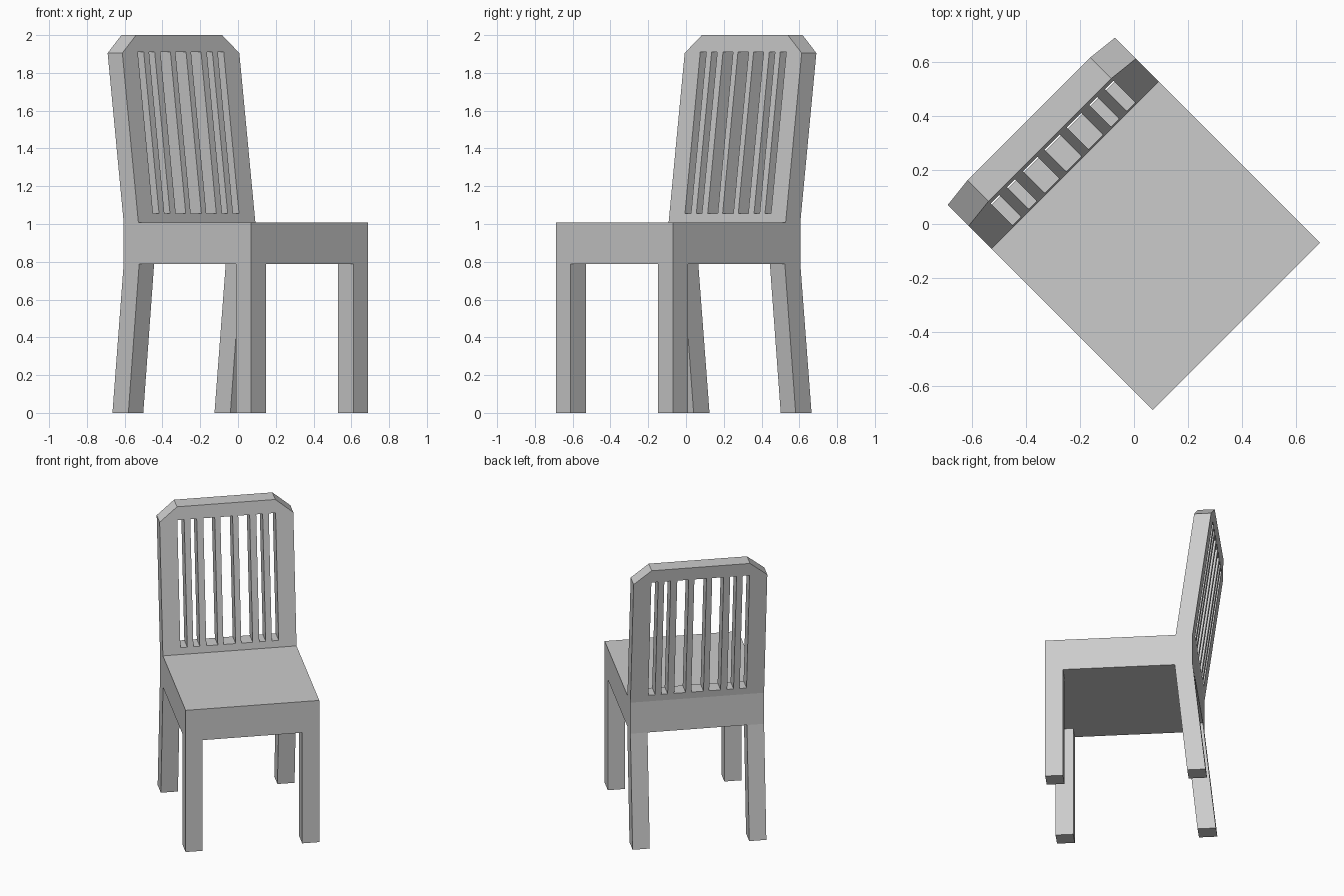
import bpy, bmesh
from math import radians

if "Cube" in bpy.data.objects:
    bpy.data.objects.remove(bpy.data.objects["Cube"])

HALF_W = 0.438               # half width of the chair
FRONT, REAR = -0.537, 0.418  # seat depth limits, before turning
SEAT_LO, SEAT_HI, TOP = 0.788, 1.009, 2.0
LEG = 0.112


def loft(bm, a, b):
    """Closed solid between two matching point loops."""
    va, vb = [bm.verts.new(p) for p in a], [bm.verts.new(p) for p in b]
    n = len(a)
    faces = [bm.faces.new(va), bm.faces.new(vb)]
    for i in range(n):
        j = (i + 1) % n
        faces.append(bm.faces.new((va[i], va[j], vb[j], vb[i])))
    bmesh.ops.recalc_face_normals(bm, faces=faces)


def rect(x0, x1, y0, y1, z):
    return [(x0, y0, z), (x1, y0, z), (x1, y1, z), (x0, y1, z)]


def make(name, *loops):
    bm = bmesh.new()
    for a, b in loops:
        loft(bm, a, b)
    me = bpy.data.meshes.new(name)
    bm.to_mesh(me)
    bm.free()
    ob = bpy.data.objects.new(name, me)
    bpy.context.collection.objects.link(ob)
    ob.rotation_euler.z = radians(45)   # the whole chair stands turned
    return ob


# Seat block
make("seat", (rect(-HALF_W, HALF_W, FRONT, REAR, SEAT_LO),
              rect(-HALF_W, HALF_W, FRONT, REAR, SEAT_HI)))

# Straight front legs and splayed rear legs
for side, s in (("left", -1), ("right", 1)):
    x0, x1 = sorted((s * HALF_W, s * (HALF_W - LEG)))
    make("front_leg_" + side,
         (rect(x0, x1, FRONT, FRONT + 0.115, 0),
          rect(x0, x1, FRONT, FRONT + 0.115, SEAT_LO)))
    make("rear_leg_" + side,
         (rect(x0, x1, 0.383, 0.502, 0),
          rect(x0, x1, 0.302, REAR, SEAT_LO)))

# Leaning backrest with clipped top corners
outline = [(-HALF_W, SEAT_HI), (HALF_W, SEAT_HI), (HALF_W, 1.905),
           (0.322, TOP), (-0.322, TOP), (-HALF_W, 1.905)]


def leaned(y):
    return [(x, y + 0.134 * (z - SEAT_HI), z) for x, z in outline]


back = make("backrest", (leaned(0.308), leaned(REAR)))

# Seven slots cut through the backrest leave the slats
slots = [(-0.04, 0.04)]
for a, b in ((0.077, 0.152), (0.195, 0.237), (0.277, 0.322)):
    slots += [(a, b), (-b, -a)]
cutter = make("slot_cutter", *[(rect(a, b, 0.1, 0.8, 1.055),
                                rect(a, b, 0.1, 0.8, 1.91)) for a, b in slots])
cutter.hide_render = True
cutter.hide_viewport = True
mod = back.modifiers.new("slots", 'BOOLEAN')
mod.operation = 'DIFFERENCE'
mod.solver = 'EXACT'
mod.object = cutter
